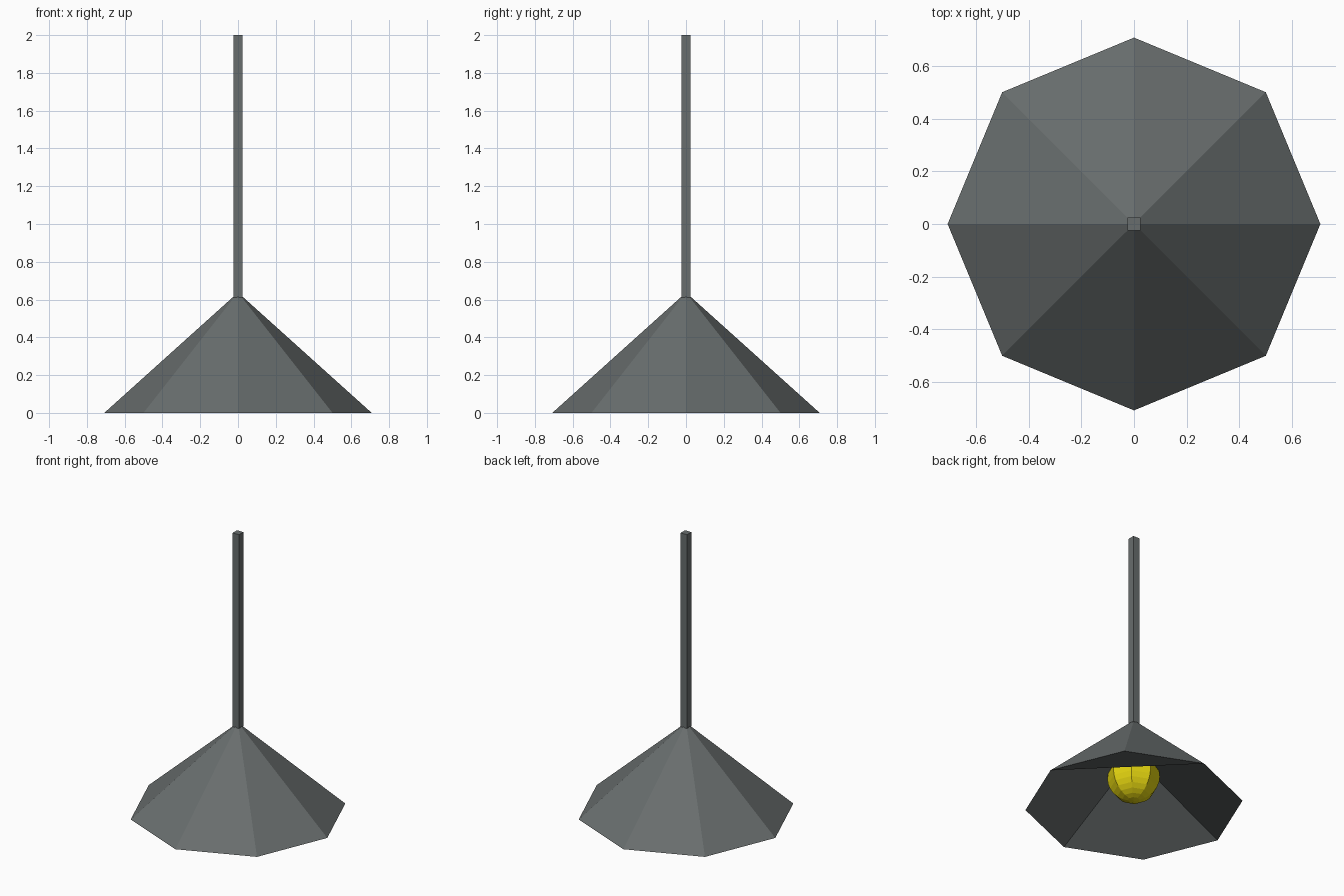
import bpy, bmesh
from math import cos, sin, pi

if "Cube" in bpy.data.objects:
    bpy.data.objects.remove(bpy.data.objects["Cube"])

R, TIP = 0.708, 0.637           # rim radius and outer cone tip height
LINING_TIP = 0.37               # the hollow underneath is shallower
BULB_R, BULB_Z = 0.171, 0.205
ROD_BOTTOM = 0.61
GREY = (0.14, 0.155, 0.155, 1)


def make_object(name, bm, color):
    mesh = bpy.data.meshes.new(name)
    bm.to_mesh(mesh)
    bm.free()
    obj = bpy.data.objects.new(name, mesh)
    bpy.context.collection.objects.link(obj)
    mat = bpy.data.materials.new(name + "_color")
    mat.diffuse_color = color
    mat.use_nodes = True
    mat.node_tree.nodes["Principled BSDF"].inputs["Base Color"].default_value = mat.diffuse_color
    mesh.materials.append(mat)
    return obj


def rim_and_tip(bm, height):
    rim = [bm.verts.new((R * cos(i * pi / 4), R * sin(i * pi / 4), 0)) for i in range(8)]
    return rim, bm.verts.new((0, 0, height))


# Lamp shade outside: eight-sided cone
bm = bmesh.new()
rim, tip = rim_and_tip(bm, TIP)
for i in range(8):
    bm.faces.new((rim[i], rim[(i + 1) % 8], tip))
make_object("lamp_shade", bm, GREY)

# Lamp shade lining: four folded panels, each spanning two shade sides
bm = bmesh.new()
rim, tip = rim_and_tip(bm, LINING_TIP)
for i in range(0, 8, 2):
    bm.faces.new((rim[(i + 2) % 8], rim[i + 1], rim[i], tip))
make_object("shade_lining", bm, GREY)

# Square hanging rod
bm = bmesh.new()
bmesh.ops.create_cube(bm, size=1)
bmesh.ops.scale(bm, vec=(0.05, 0.05, 2 - ROD_BOTTOM), verts=bm.verts)
bmesh.ops.translate(bm, vec=(0, 0, (2 + ROD_BOTTOM) / 2), verts=bm.verts)
make_object("hanging_rod", bm, GREY)

# Faceted yellow bulb
bm = bmesh.new()
bmesh.ops.create_uvsphere(bm, u_segments=8, v_segments=14, radius=BULB_R)
bmesh.ops.translate(bm, vec=(0.003, 0, BULB_Z), verts=bm.verts)
make_object("light_bulb", bm, (0.75, 0.64, 0.005, 1))
